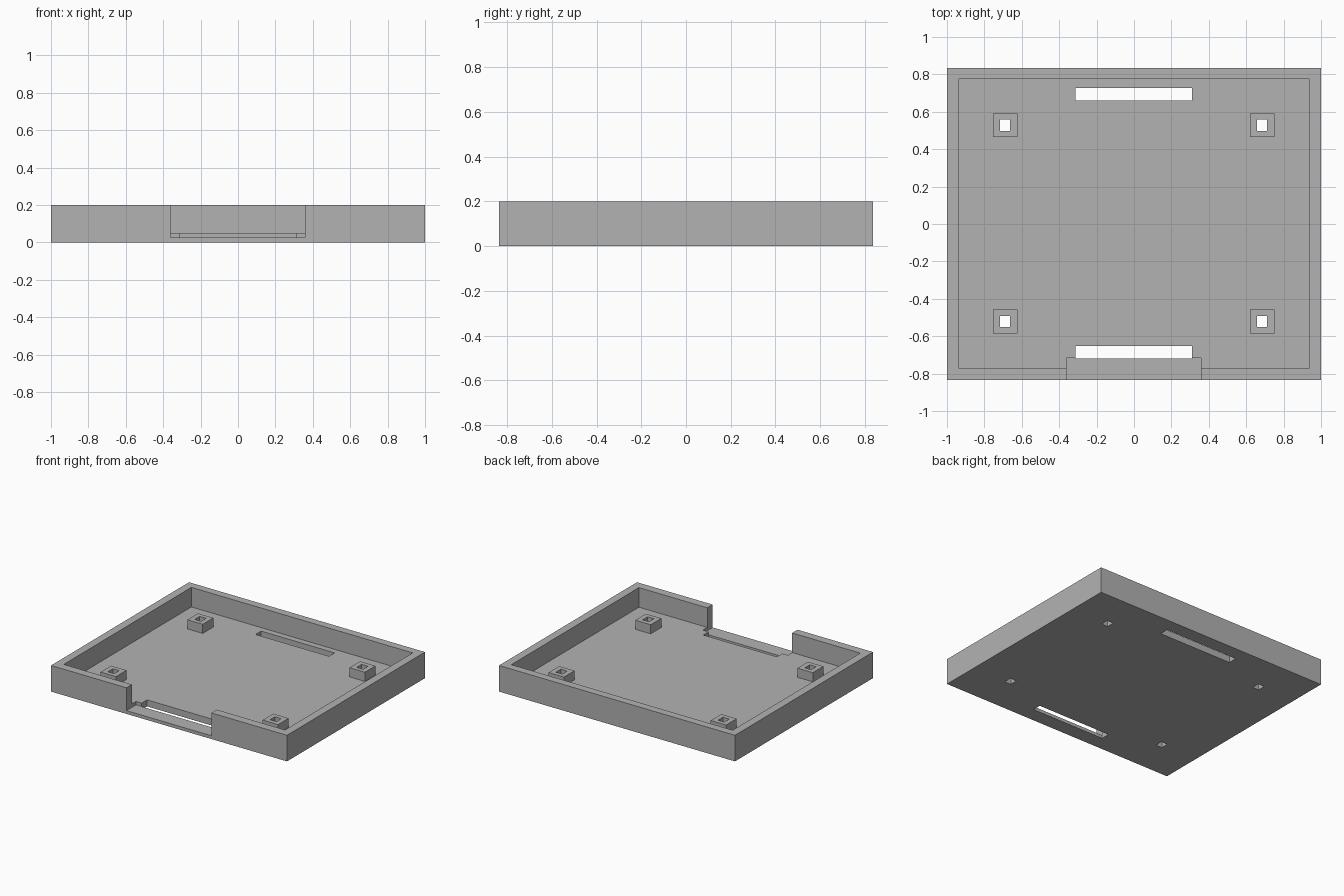
import bpy

if "Cube" in bpy.data.objects:
    bpy.data.objects.remove(bpy.data.objects["Cube"])

grey = bpy.data.materials.new("plain grey")
grey.diffuse_color = (0.448, 0.448, 0.448, 1)
grey.use_nodes = True
grey.node_tree.nodes["Principled BSDF"].inputs["Base Color"].default_value = grey.diffuse_color


def box(name, x, y, z):
    """Box from (min, max) pairs on each axis."""
    bpy.ops.mesh.primitive_cube_add(size=1)
    ob = bpy.context.object
    ob.name = name
    for v in ob.data.vertices:
        v.co = [lo + (c + 0.5) * (hi - lo) for c, (lo, hi) in zip(v.co, (x, y, z))]
    ob.data.materials.append(grey)
    return ob


def cut(target, x, y, z):
    """Subtract a box from the target and discard the cutter."""
    cutter = box("cutter", x, y, z)
    cutter.hide_render = True
    mod = target.modifiers.new("cut", 'BOOLEAN')
    mod.operation = 'DIFFERENCE'
    mod.solver = 'EXACT'
    mod.object = cutter
    bpy.context.view_layer.objects.active = target
    bpy.ops.object.modifier_apply(modifier=mod.name)
    bpy.data.objects.remove(cutter)


FLOOR, RIM, POST_TOP = 0.05, 0.2, 0.12

# Open tray: outer block with the cavity removed
tray = box("tray", (-1, 1), (-0.835, 0.835), (0, RIM))
cut(tray, (-0.938, 0.938), (-0.77, 0.775), (FLOOR, 0.4))

# Long slots through the floor, front and back
for y in ((-0.72, -0.652), (0.66, 0.728)):
    cut(tray, (-0.314, 0.31), y, (-0.1, 0.1))

# Front opening, sunk halfway into the floor
cut(tray, (-0.361, 0.359), (-1, -0.717), (0.025, 0.4))

# Square standoffs with holes running through the floor
for side, x in (("left", -0.689), ("right", 0.685)):
    for end, y in (("front", -0.522), ("back", 0.528)):
        post = box(f"standoff_{end}_{side}", (x - 0.065, x + 0.065),
                   (y - 0.064, y + 0.064), (FLOOR, POST_TOP))
        for part in (tray, post):
            cut(part, (x - 0.027, x + 0.027), (y - 0.03, y + 0.03), (-0.1, 0.3))
